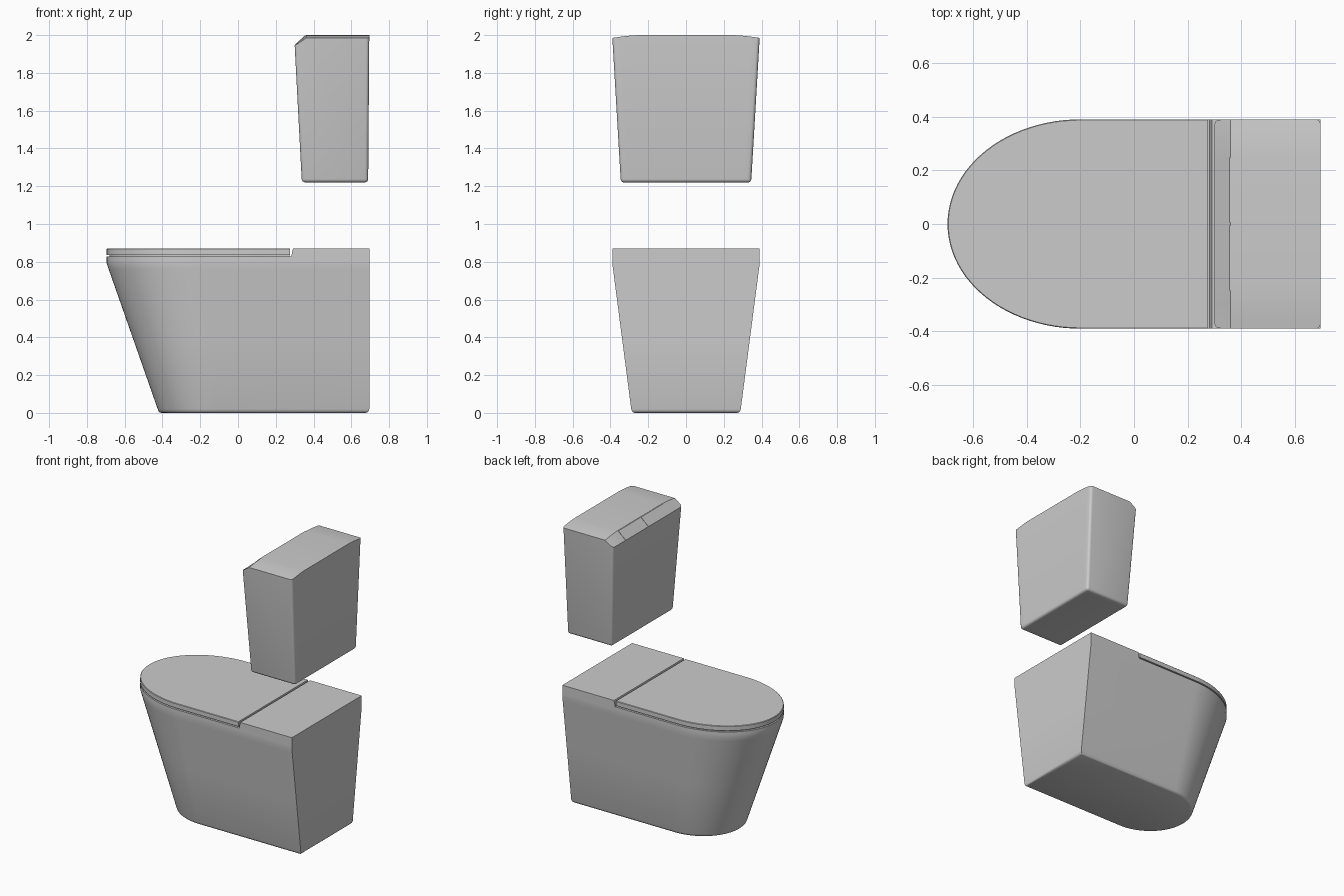
import bpy, bmesh, math

if "Cube" in bpy.data.objects:
    bpy.data.objects.remove(bpy.data.objects["Cube"])

BACK = 0.695


def finish(name, bm):
    bmesh.ops.recalc_face_normals(bm, faces=bm.faces)
    mesh = bpy.data.meshes.new(name)
    bm.to_mesh(mesh)
    bm.free()
    obj = bpy.data.objects.new(name, mesh)
    bpy.context.collection.objects.link(obj)
    return obj


def smooth(obj):
    bpy.ops.object.select_all(action='DESELECT')
    obj.select_set(True)
    bpy.context.view_layer.objects.active = obj
    bpy.ops.object.shade_smooth_by_angle(angle=math.radians(30))


def d_ring(front, centre, half, back, z, n=48):
    """D-shaped outline: half ellipse at the front (-x), square at the back."""
    pts = [(back, half, z)]
    for i in range(n + 1):
        a = math.pi * i / n
        pts.append((centre - (centre - front) * math.sin(a), half * math.cos(a), z))
    return pts + [(back, -half, z)]


def loft(name, rings, bm=None):
    bm = bm or bmesh.new()
    rows = [[bm.verts.new(p) for p in r] for r in rings]
    n = len(rows[0])
    for a, b in zip(rows, rows[1:]):
        for i in range(n):
            bm.faces.new((a[i], a[(i + 1) % n], b[(i + 1) % n], b[i]))
    bm.faces.new(rows[0])
    bm.faces.new(rows[-1])
    return bm if name is None else finish(name, bm)


def prism(name, profile, y0, y1):
    return loft(name, [[(x, y, z) for x, z in profile] for y in (y0, y1)])


# Bowl body: tapering D-shaped loft with a softened foot
def body_ring(z, inset=0.0):
    t = min(1, max(0, (z - 0.02) / 0.77))
    return d_ring(-0.425 - 0.27 * t + inset, -0.11 - 0.09 * t,
                  0.29 + 0.10 * t - inset, BACK - inset, z)


foot = [(0.0, 0.018), (0.003, 0.010), (0.009, 0.004), (0.02, 0)]
body = loft("bowl_body", [body_ring(z, i) for z, i in foot]
            + [body_ring(z) for z in (0.4, 0.76, 0.79, 0.81, 0.87)])

# Cut away the space for the lid, leaving the raised rear deck
cutter = prism("lid_space_cutter",
               [(-1, 0.828), (0.282, 0.828), (0.284, 0.84), (0.293, 0.88), (-1, 0.88)], -0.6, 0.6)
cutter.hide_render = True
cutter.hide_viewport = True
cut = body.modifiers.new("lid_space", 'BOOLEAN')
cut.operation = 'DIFFERENCE'
cut.solver = 'EXACT'
cut.object = cutter
bpy.context.view_layer.objects.active = body
bpy.ops.object.modifier_apply(modifier=cut.name)
bpy.data.objects.remove(cutter)
smooth(body)

# Lid with a recessed shadow gap underneath
lid_steps = [(0.828, 0.015), (0.837, 0.015), (0.837, 0), (0.867, 0), (0.87, 0.003)]
lid = loft("lid", [d_ring(-BACK + i, -0.20, 0.39 - i, 0.276 - i * 0.3, z)
                   for z, i in lid_steps])
smooth(lid)

# Cistern: tapered sections lofted across y, with a gently crowned top
sections = []
for s in (-1, -0.88, -0.76, -0.64, 0.64, 0.76, 0.88, 1):
    top = 2.0 - 0.015 * max(0, (abs(s) - 0.64) / 0.36) ** 1.5
    side = [(0.338, 1.22), (0.30, 1.945), (0.36, top), (BACK, top), (BACK - 0.006, 1.22)]
    sections.append([(x, s * (0.345 + 0.045 * (z - 1.22) / 0.765), z) for x, z in side])
bm = loft(None, sections)
bm.normal_update()
low = lambda v: v.co.z < 1.23
rounded = []
for e in bm.edges:
    a, b = e.verts
    at_end = any(len(f.verts) == 5 for f in e.link_faces)
    upright = at_end and low(a) != low(b)
    flat = low(a) and low(b) and (at_end or abs(a.co.x - b.co.x) < 0.01)
    if upright or flat:
        rounded.append(e)
bmesh.ops.recalc_face_normals(bm, faces=bm.faces)
bmesh.ops.bevel(bm, geom=rounded, offset=0.018, segments=4, profile=0.5, affect='EDGES')
smooth(finish("cistern", bm))

# Two flush buttons on the front chamfer
plate = [(0.304, 1.947), (0.301, 1.949), (0.355, 1.999), (0.361, 1.999)]
for name, y0, y1 in (("button_left", 0.006, 0.248), ("button_right", -0.248, -0.006)):
    prism(name, plate, y0, y1)
